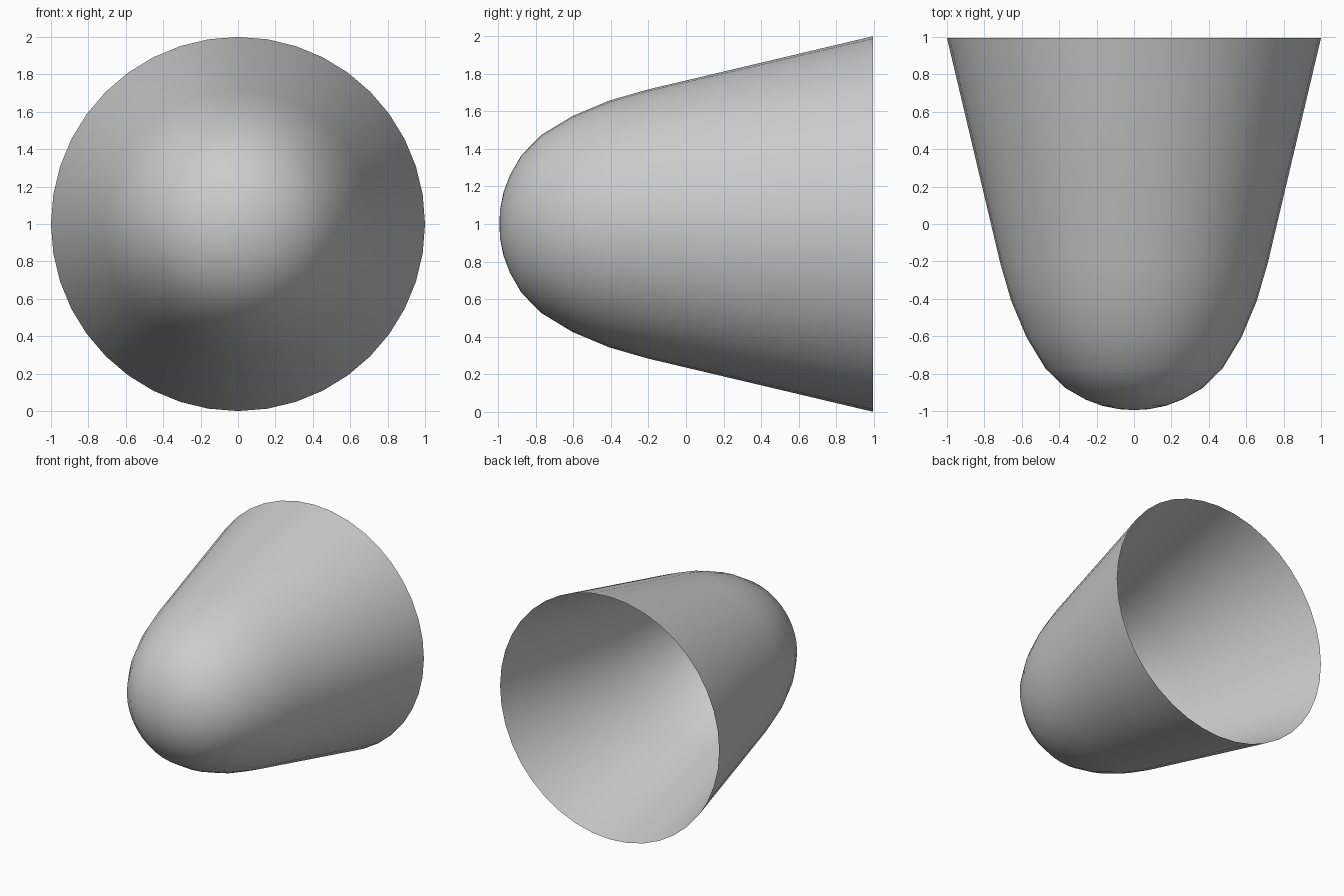
import bpy, bmesh, math
from mathutils import Vector

if "Cube" in bpy.data.objects:
    bpy.data.objects.remove(bpy.data.objects["Cube"])

SIDES = 40
# Profile (radius, y) from the rounded tip to the open rim
PROFILE = [(0, -0.995), (0.08, -0.99), (0.17, -0.972), (0.26, -0.938), (0.365, -0.878),
           (0.473, -0.773), (0.575, -0.605), (0.657, -0.41), (0.715, -0.21), (1.0, 0.995)]

# Open, thin-walled cup: profile spun about the horizontal axis at z = 1
bm = bmesh.new()
verts = [bm.verts.new((0, y, 1 + r)) for r, y in PROFILE]
edges = [bm.edges.new(pair) for pair in zip(verts, verts[1:])]
bmesh.ops.spin(bm, geom=verts + edges, cent=Vector((0, 0, 1)), axis=Vector((0, 1, 0)),
               angle=math.tau, steps=SIDES, use_duplicate=False)
bmesh.ops.remove_doubles(bm, verts=bm.verts[:], dist=0.0005)
bmesh.ops.recalc_face_normals(bm, faces=bm.faces[:])

# Make the skin face outward
bm.normal_update()
if sum(f.normal.dot(f.calc_center_median() - Vector((0, 0, 1))) for f in bm.faces) < 0:
    bmesh.ops.reverse_faces(bm, faces=bm.faces[:])
for f in bm.faces:
    f.smooth = True

mesh = bpy.data.meshes.new("tapered_cup")
bm.to_mesh(mesh)
bm.free()
cup = bpy.data.objects.new("tapered_cup", mesh)
bpy.context.collection.objects.link(cup)
